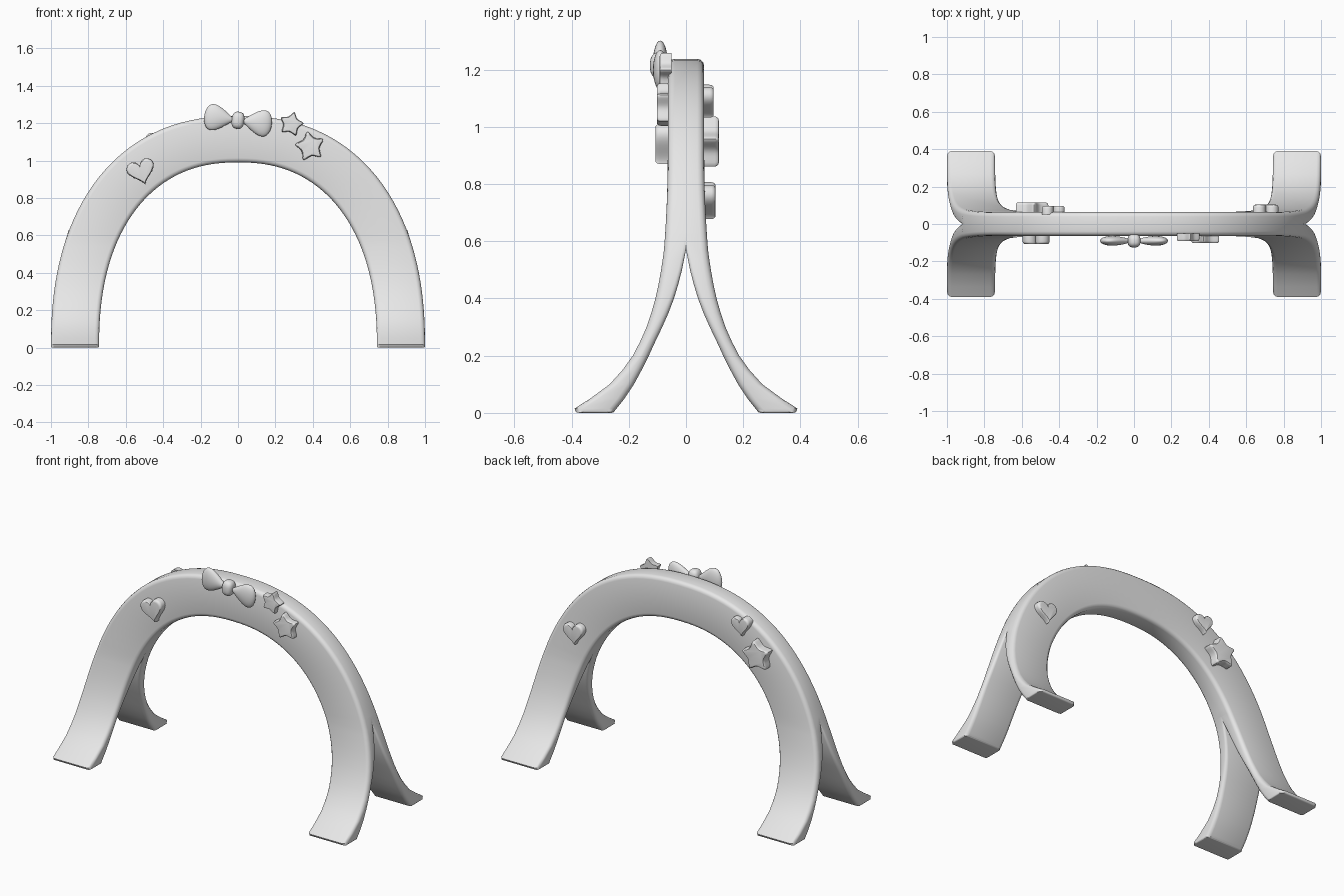
import bpy, bmesh, math
from mathutils import Matrix, Vector

cube = bpy.data.objects.get("Cube")
if cube:
    bpy.data.objects.remove(cube, do_unlink=True)

grey = bpy.data.materials.new("light_grey")
grey.use_nodes = True
grey.diffuse_color = (0.8, 0.8, 0.8, 1)
grey.node_tree.nodes["Principled BSDF"].inputs["Base Color"].default_value = (0.8, 0.8, 0.8, 1)


def finish(bm, name, modifiers=()):
    """Turn a bmesh into a smooth shaded object with its modifiers applied."""
    bmesh.ops.recalc_face_normals(bm, faces=bm.faces[:])
    mesh = bpy.data.meshes.new(name)
    bm.to_mesh(mesh)
    bm.free()
    mesh.materials.append(grey)
    ob = bpy.data.objects.new(name, mesh)
    bpy.context.collection.objects.link(ob)
    bpy.ops.object.select_all(action='DESELECT')
    ob.select_set(True)
    bpy.context.view_layer.objects.active = ob
    for kind, settings in modifiers:
        mod = ob.modifiers.new(kind.title(), kind)
        for key, value in settings.items():
            setattr(mod, key, value)
        bpy.ops.object.modifier_apply(modifier=mod.name)
    bpy.ops.object.shade_smooth_by_angle(angle=math.radians(40))
    return ob


# Arch: rounded oval band whose ends split into splayed legs
POWER = 2.3
SPLIT = 0.57
# leg section: height, slot side depth, outer side depth
LEG = [(0, .255, .383), (.015, .243, .39), (.05, .215, .335), (.1, .182, .267),
       (.15, .155, .222), (.2, .13, .186), (.25, .107, .16), (.3, .083, .138),
       (.35, .061, .121), (.4, .042, .107), (.45, .027, .096), (.5, .014, .087),
       (.54, .006, .081), (SPLIT, 0, .077)]


def oval_x(a, b, z):
    return a * (1 - (z / b) ** POWER) ** (1 / POWER)


def oval_arc(a, b, u):
    """Point on the oval between the split (u=0) and the crown (u=1)."""
    start = math.asin((SPLIT / b) ** (POWER / 2))
    t = start + (math.pi / 2 - start) * u
    return a * max(math.cos(t), 0) ** (2 / POWER), b * math.sin(t) ** (2 / POWER)


def band_depth(z):
    return .063 + .014 * max(0, 1 - (z - SPLIT) / .35) ** 2


OUTER, INNER = (1.0, 1.238), (.743, .99)
half = []
for z, slot, out in LEG:
    xo, xi = oval_x(*OUTER, z), oval_x(*INNER, z)
    half.append([(xo, -out, z), (xo, -slot, z), (xi, -slot, z), (xi, -out, z)])
STEPS = 22
for i in range(1, STEPS + 1):
    (xo, zo), (xi, zi) = oval_arc(*OUTER, i / STEPS), oval_arc(*INNER, i / STEPS)
    half.append([(xo, -band_depth(zo), zo), (xo, 0, zo), (xi, 0, zi), (xi, -band_depth(zi), zi)])
rows = half + [[(-x, y, z) for x, y, z in row] for row in reversed(half[:-1])]

bm = bmesh.new()
weight = bm.edges.layers.float.new("bevel_weight_edge")
grid = [[bm.verts.new(p) for p in row] for row in rows]
for a, b in zip(grid, grid[1:]):
    for k in range(4):
        j = (k + 1) % 4
        if k == 1 and a[1].co.y == 0 and b[1].co.y == 0:
            continue  # solid above the split
        bm.faces.new((a[k], a[j], b[j], b[k]))
    for k in range(4):
        edge = bm.edges.get((a[k], b[k]))
        if edge:
            gap = -(a[k].co.y + b[k].co.y) / 2
            edge[weight] = 1 if k in (0, 3) else min(1, gap / .06)
for row in (grid[0], grid[-1]):
    for edge in bm.faces.new(row).edges:
        edge[weight] = .25
finish(bm, "arch", [
    ("MIRROR", dict(use_axis=(False, True, False), use_clip=True, merge_threshold=.0005)),
    ("BEVEL", dict(limit_method='WEIGHT', width=.024, segments=3)),
])


# Raised ornaments: rounded outlines with softened rims
def heart_outline(size):
    pts = []
    for i in range(48):
        t = 2 * math.pi * i / 48
        x = 16 * math.sin(t) ** 3
        z = 13 * math.cos(t) - 5 * math.cos(2 * t) - 2 * math.cos(3 * t) - math.cos(4 * t)
        pts.append(Vector((x, z + 2.5)) * size / 32)
    return soften(pts, 1)


def star_outline(size):
    tips = []
    for i in range(10):
        a = math.pi / 2 + i * math.pi / 5
        r = size * (.5 if i % 2 == 0 else .28) * 1.1
        tips.append(Vector((r * math.cos(a), r * math.sin(a))))
    pts = [tips[i].lerp(tips[(i + 1) % 10], s / 6) for i in range(10) for s in range(6)]
    return soften(pts, 3)


def soften(pts, times):
    for _ in range(times):
        pts = [(pts[i - 1] + p * 2 + pts[(i + 1) % len(pts)]) / 4 for i, p in enumerate(pts)]
    return pts


def ornament(name, outline, x, z, side, top, tilt):
    """side is -1 on the front and 1 on the back; tilt is counterclockwise as faced."""
    bm = bmesh.new()
    spin = Matrix.Rotation(math.radians(tilt), 2)
    loops = []
    for scale, depth in ((1, .05), (1, top - .014), (.97, top - .006), (.9, top - .001), (.8, top)):
        loop = []
        for p in outline:
            q = spin @ p * scale
            loop.append(bm.verts.new((x - side * q.x, side * depth, z + q.y)))
        loops.append(loop)
    n = len(outline)
    for a, b in zip(loops, loops[1:]):
        for i in range(n):
            bm.faces.new((a[i], a[(i + 1) % n], b[(i + 1) % n], b[i]))
    bm.faces.new(loops[0])
    bm.faces.new(loops[-1])
    finish(bm, name)


ornament("front_heart", heart_outline(.15), -.515, .935, -1, .107, 17)
ornament("front_small_star", star_outline(.13), .285, 1.195, -1, .092, -14)
ornament("front_large_star", star_outline(.158), .385, 1.075, -1, .102, 10)
ornament("back_left_heart", heart_outline(.14), .70, .74, 1, .103, 8)
ornament("back_right_heart", heart_outline(.125), -.435, 1.088, 1, .097, 8)
ornament("back_star", star_outline(.185), -.55, .945, 1, .115, 10)


# Bow: two puffy fan shaped loops and a knot, tilted slightly
place = Matrix.Translation((0, -.09, 1.215)) @ Matrix.Rotation(math.radians(7), 4, 'Y')
for side, name in ((-1, "bow_right_loop"), (1, "bow_left_loop")):
    bm = bmesh.new()
    bmesh.ops.create_uvsphere(bm, u_segments=32, v_segments=20, radius=1)
    for v in bm.verts:
        x, y, z = v.co
        fan = .6 + .45 * x
        v.co = (side * (.1 + .082 * x), y * .031 * (.8 + .2 * x), z * .098 * fan)
    bm.transform(place)
    finish(bm, name)

bm = bmesh.new()
bmesh.ops.create_uvsphere(bm, u_segments=24, v_segments=16, radius=1)
for v in bm.verts:
    v.co = [math.copysign(abs(c) ** .75, c) * s for c, s in zip(v.co, (.034, .036, .046))]
bm.transform(place)
finish(bm, "bow_knot")
